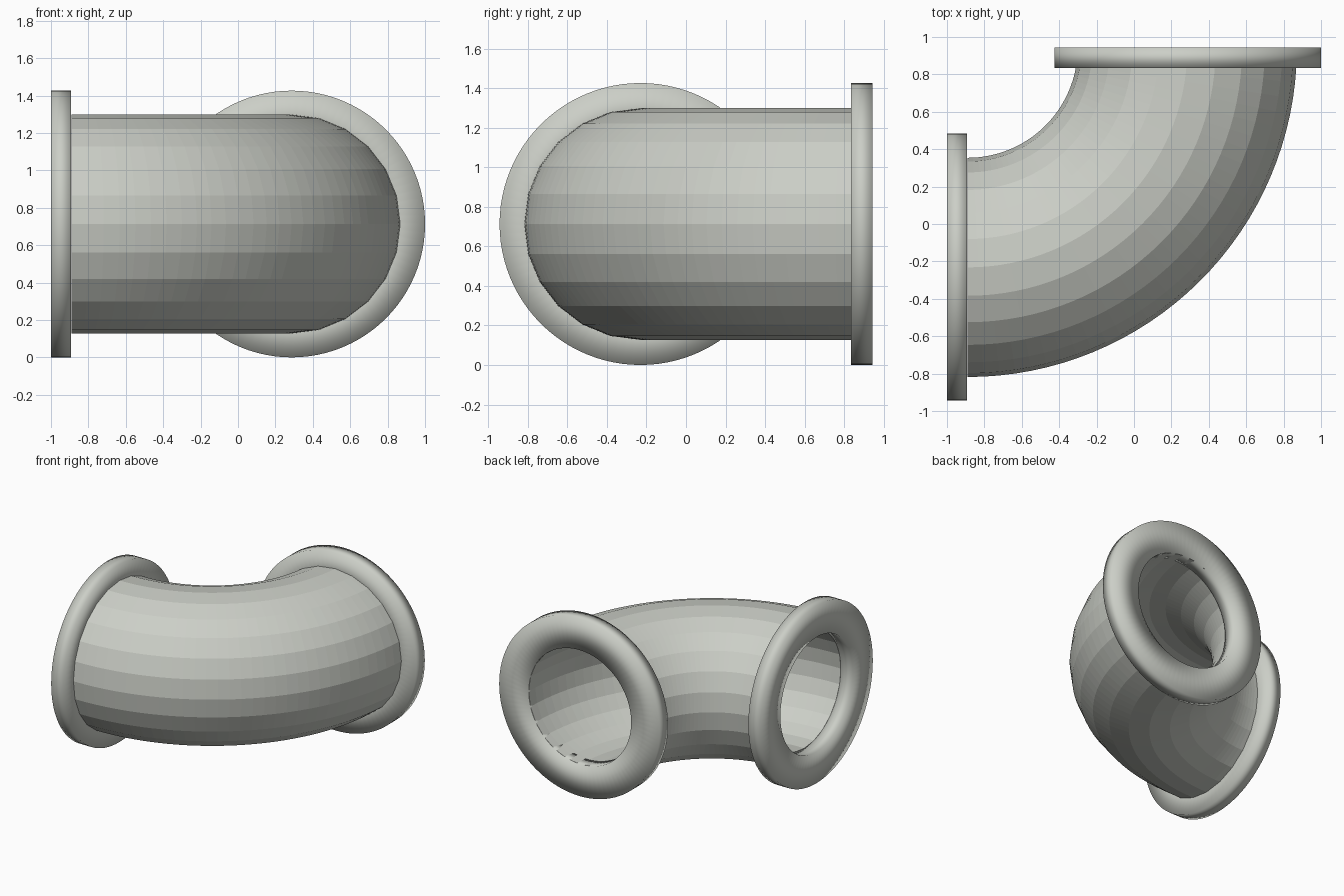
import bpy, bmesh
from math import sin, cos, pi, radians
from mathutils import Matrix, Vector

cube = bpy.data.objects.get("Cube")
if cube:
    bpy.data.objects.remove(cube)

MID_Z = 0.713            # height of the pipe axis
BEND = Vector((-0.89, 0.943, MID_Z))   # centre of the bend
BEND_R = 1.175
PIPE_OUT, PIPE_IN = 0.586, 0.463
FLANGE_OUT, FLANGE_IN, FLANGE_T = 0.713, 0.46, 0.108

grey = bpy.data.materials.new("pale_grey")
grey.use_nodes = True
colour = (0.6, 0.62, 0.57, 1)
grey.diffuse_color = colour
grey.node_tree.nodes["Principled BSDF"].inputs["Base Color"].default_value = colour
grey.node_tree.nodes["Principled BSDF"].inputs["Roughness"].default_value = 0.6


def finish(bm, name, smooth):
    bmesh.ops.recalc_face_normals(bm, faces=bm.faces)
    for f in bm.faces:
        f.smooth = smooth
    mesh = bpy.data.meshes.new(name)
    bm.to_mesh(mesh)
    bm.free()
    mesh.materials.append(grey)
    obj = bpy.data.objects.new(name, mesh)
    bpy.context.collection.objects.link(obj)
    return obj


def bridge(bm, a, b):
    n = len(a)
    for i in range(n):
        j = (i + 1) % n
        bm.faces.new((a[i], a[j], b[j], b[i]))


# Hollow elbow: faceted outer and inner walls swept round the bend
def elbow(name, sides=24, steps=32, sweep=radians(89.5)):
    bm = bmesh.new()
    walls = []
    for radius in (PIPE_OUT, PIPE_IN):
        rings = []
        for s in range(steps + 1):
            t = sweep * s / steps
            out = Vector((sin(t), -cos(t), 0))
            ring = []
            for k in range(sides):
                a = 2 * pi * k / sides
                p = BEND + out * (BEND_R + radius * cos(a))
                p.z += radius * sin(a)
                ring.append(bm.verts.new(p))
            rings.append(ring)
        for a, b in zip(rings, rings[1:]):
            bridge(bm, a, b)
        walls.append(rings)
    for end in (0, -1):
        bridge(bm, walls[0][end], walls[1][end])
    return finish(bm, name, False)


# Flange: square-section ring with softly shaded corners
def flange(name, centre, axis, sides=96):
    bm = bmesh.new()
    half = FLANGE_T / 2
    section = ((FLANGE_OUT, -half), (FLANGE_OUT, half),
               (FLANGE_IN, half), (FLANGE_IN, -half))
    rings = [[bm.verts.new((r * cos(2 * pi * k / sides),
                            r * sin(2 * pi * k / sides), h))
              for k in range(sides)] for r, h in section]
    for i in range(4):
        bridge(bm, rings[i], rings[(i + 1) % 4])
    turn = Vector((0, 0, 1)).rotation_difference(Vector(axis)).to_matrix().to_4x4()
    bm.transform(Matrix.Translation(centre) @ turn)
    return finish(bm, name, True)


elbow("elbow_pipe")
flange("right_flange", (-1 + FLANGE_T / 2, -0.23, MID_Z), (-1, 0, 0))
flange("back_flange", (0.287, 0.943 - FLANGE_T / 2, MID_Z), (0, 1, 0))
